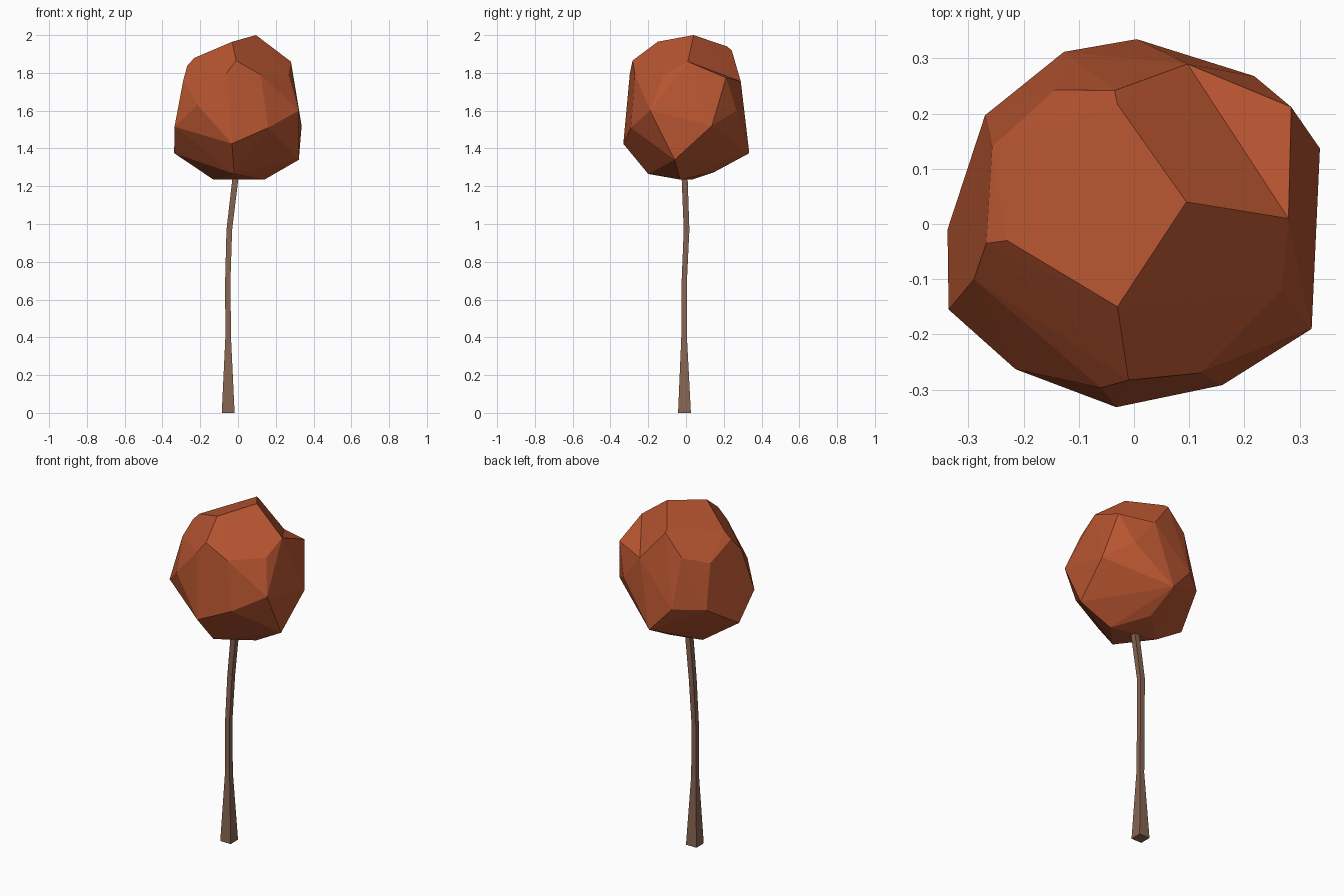
import bpy, bmesh
from mathutils import Vector


def material(name, rgb):
    mat = bpy.data.materials.new(name)
    mat.diffuse_color = (*rgb, 1)
    return mat


def finish(bm, name, mat):
    bmesh.ops.recalc_face_normals(bm, faces=bm.faces)
    mesh = bpy.data.meshes.new(name)
    bm.to_mesh(mesh)
    bm.free()
    mesh.materials.append(mat)
    obj = bpy.data.objects.new(name, mesh)
    bpy.context.collection.objects.link(obj)
    return obj


# Trunk: square section swept along a bent path (x, y, z, half width)
path = [(-0.052, -0.008, 0, 0.034), (-0.052, -0.01, 0.4, 0.015),
        (-0.054, -0.009, 0.7, 0.014), (-0.046, 0.003, 0.97, 0.015),
        (-0.008, -0.009, 1.29, 0.016)]
bm = bmesh.new()
rings = [[bm.verts.new((x + sx * h, y + sy * h, z))
          for sx, sy in ((-1, -1), (1, -1), (1, 1), (-1, 1))]
         for x, y, z, h in path]
for low, high in zip(rings, rings[1:]):
    for i in range(4):
        j = (i + 1) % 4
        bm.faces.new((low[i], low[j], high[j], high[i]))
bm.faces.new(rings[0][::-1])
bm.faces.new(rings[-1])
finish(bm, "trunk", material("bark", (0.24, 0.13, 0.085)))

# Crown: faceted hull around its corner points, by level
top = [(0.095, 0.04, 2.0), (-0.03, -0.15, 1.965), (-0.23, -0.03, 1.88),
       (-0.268, -0.035, 1.84), (-0.257, 0.14, 1.76), (-0.143, 0.243, 1.80),
       (-0.035, 0.242, 1.92), (-0.03, 0.217, 1.94), (0.28, 0.01, 1.86),
       (-0.01, -0.283, 1.865)]
middle = [(0.097, 0.29, 1.755), (0.268, -0.12, 1.79), (0.12, -0.27, 1.79),
          (-0.06, -0.297, 1.80), (-0.215, -0.263, 1.63), (-0.29, -0.10, 1.76),
          (-0.336, -0.155, 1.515), (-0.27, 0.197, 1.51), (-0.127, 0.312, 1.52),
          (0.218, 0.268, 1.60), (0.337, 0.137, 1.52), (0.322, -0.19, 1.60),
          (0.16, -0.292, 1.51)]
bottom = [(-0.032, -0.332, 1.425), (0.005, 0.335, 1.375), (-0.338, -0.01, 1.375),
          (0.322, -0.06, 1.34), (-0.02, -0.20, 1.265), (0.14, -0.03, 1.235),
          (-0.13, 0.03, 1.235), (0.01, 0.15, 1.275)]
bm = bmesh.new()
for p in top + middle + bottom:
    bm.verts.new(p)
knob = bm.verts.new((0.27, 0.19, 1.67))
hull = bmesh.ops.convex_hull(bm, input=bm.verts)
# Pull one corner out afterwards for the dent beside it
if knob.is_valid and knob.link_faces:
    knob.co = Vector((0.285, 0.212, 1.775))
loose = [v for v in bm.verts if not v.link_faces]
bmesh.ops.delete(bm, geom=loose, context='VERTS')
finish(bm, "crown", material("autumn_leaves", (0.47, 0.09, 0.03)))
